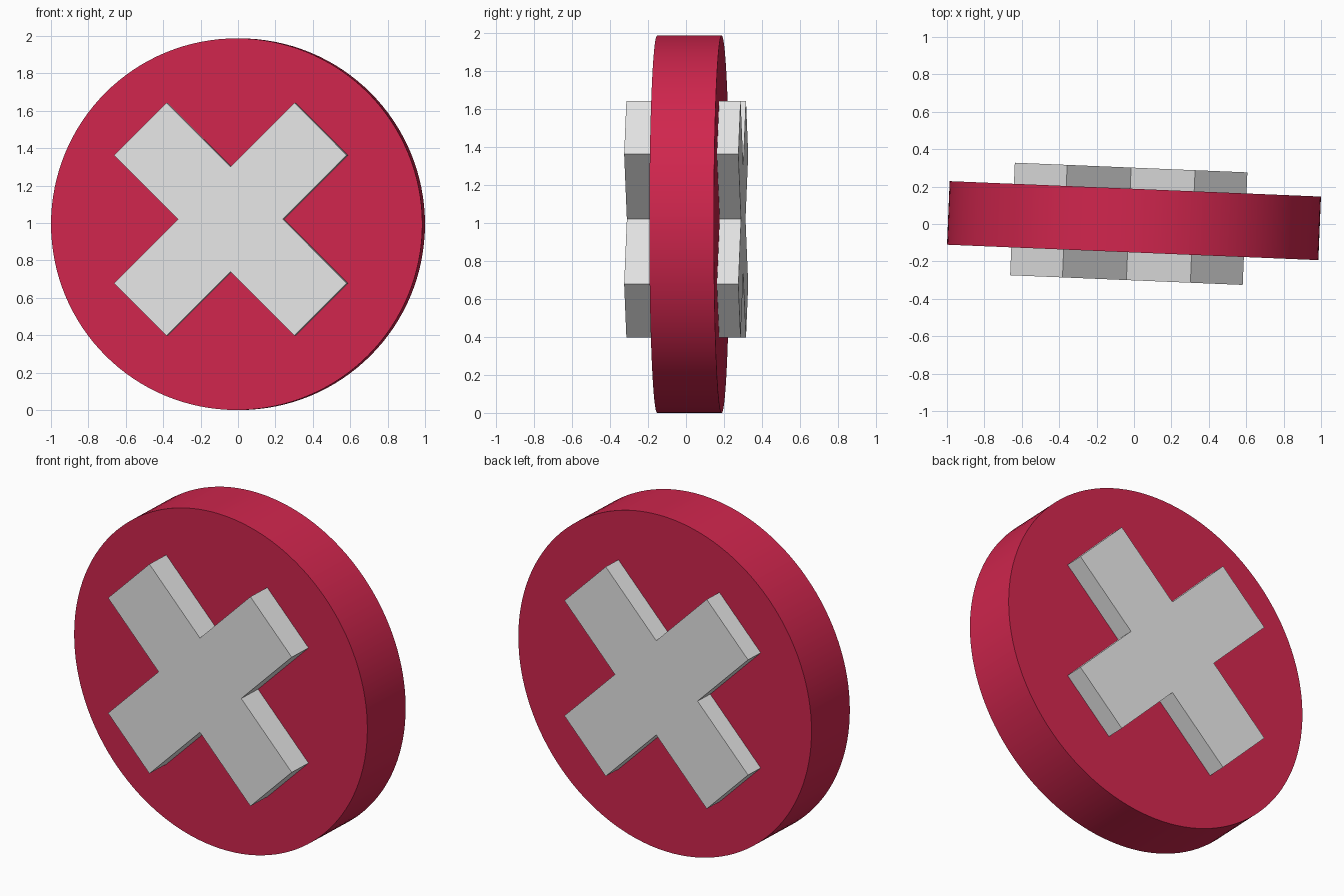
import bpy
import bmesh
import math
from mathutils import Matrix, Vector

if "Cube" in bpy.data.objects:
    bpy.data.objects.remove(bpy.data.objects["Cube"])

TURN = math.radians(-2.38)  # slight turn of the whole piece about z


def material(name, color):
    m = bpy.data.materials.new(name)
    m.diffuse_color = (*color, 1.0)
    m.use_nodes = True
    m.node_tree.nodes["Principled BSDF"].inputs["Base Color"].default_value = m.diffuse_color
    return m


def extruded_outline(name, outline, depth, center, mat):
    """Outline in the x-z plane, extruded along y and centred on its depth."""
    bm = bmesh.new()
    face = bm.faces.new([bm.verts.new((x, -depth / 2, z)) for x, z in outline])
    new = bmesh.ops.extrude_face_region(bm, geom=[face], use_keep_orig=True)["geom"]
    bmesh.ops.translate(bm, vec=(0, depth, 0),
                        verts=[g for g in new if isinstance(g, bmesh.types.BMVert)])
    bmesh.ops.recalc_face_normals(bm, faces=bm.faces)
    bm.transform(Matrix.Translation(Vector(center)) @ Matrix.Rotation(TURN, 4, "Z"))
    mesh = bpy.data.meshes.new(name)
    bm.to_mesh(mesh)
    bm.free()
    mesh.materials.append(mat)
    obj = bpy.data.objects.new(name, mesh)
    bpy.context.collection.objects.link(obj)
    return obj


red = material("crimson red", (0.63, 0.019, 0.075))
grey = material("light grey", (0.8, 0.8, 0.8))

# Round disc standing on its rim
R, SIDES = 0.9935, 128
circle = [(R * math.cos(2 * math.pi * i / SIDES), R * math.sin(2 * math.pi * i / SIDES))
          for i in range(SIDES)]
disc = extruded_outline("disc", circle, 0.34, (0, 0.018, R), red)
bpy.context.view_layer.objects.active = disc
disc.select_set(True)
bpy.ops.object.shade_smooth_by_angle(angle=math.radians(30))

# Diagonal cross passing right through the disc, raised on both sides
L, W = 0.682, 0.198  # half length and half width of each bar
cross_outline = []
for k in range(4):
    rot = Matrix.Rotation(math.radians(45 + 90 * k), 2)
    cross_outline += [tuple(rot @ Vector(p)) for p in ((L, -W), (L, W), (W, W))]
extruded_outline("cross", cross_outline, 0.602, (-0.028, 0.001, 1.02), grey)
